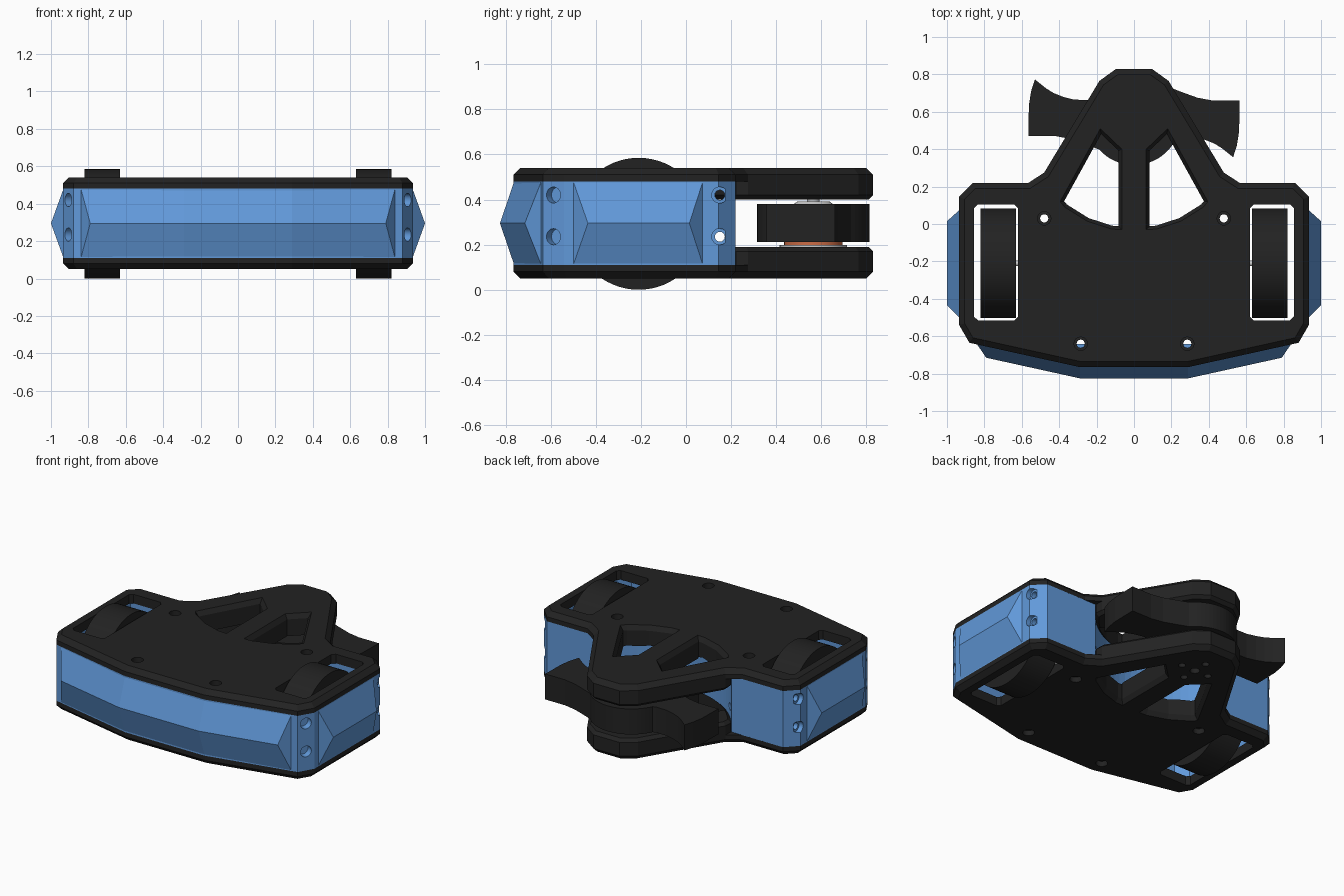
import bpy, bmesh, math
from mathutils import Vector

if "Cube" in bpy.data.objects:
    bpy.data.objects.remove(bpy.data.objects["Cube"])

HUB = (0, 0.565)
MID = 0.295


def material(name, rgb):
    m = bpy.data.materials.new(name)
    m.diffuse_color = (*rgb, 1)
    m.use_nodes = True
    m.node_tree.nodes["Principled BSDF"].inputs["Base Color"].default_value = m.diffuse_color
    return m


BLUE = material("blue_plastic", (0.12, 0.32, 0.7))
BLACK = material("black_plastic", (0.016, 0.016, 0.016))
COPPER = material("copper", (0.6, 0.15, 0.06))


def finish(name, bm, mat=None):
    bmesh.ops.recalc_face_normals(bm, faces=bm.faces)
    me = bpy.data.meshes.new(name)
    bm.to_mesh(me)
    bm.free()
    ob = bpy.data.objects.new(name, me)
    bpy.context.collection.objects.link(ob)
    if mat:
        me.materials.append(mat)
    return ob


def mirror(half):
    """Close a right-half outline (front to back) into a symmetric loop."""
    return half + [(-x, y) for x, y in reversed(half)]


def offset(pts, d):
    """Move a counter-clockwise outline outward by d with mitred corners."""
    out, n = [], len(pts)
    for i in range(n):
        p, a, b = Vector(pts[i]), Vector(pts[i - 1]), Vector(pts[(i + 1) % n])
        e, f = (p - a).normalized(), (b - p).normalized()
        n1, n2 = Vector((e.y, -e.x)), Vector((f.y, -f.x))
        out.append(p + (n1 + n2) * d / (1 + n1.dot(n2)))
    return out


def loft(name, pts, levels, mat=None):
    """Stack an outline at (z, offset) levels into a closed solid."""
    bm = bmesh.new()
    rings = [[bm.verts.new((x, y, z)) for x, y in offset(pts, d)] for z, d in levels]
    n = len(pts)
    for lo, hi in zip(rings, rings[1:]):
        for i in range(n):
            bm.faces.new((lo[i], lo[(i + 1) % n], hi[(i + 1) % n], hi[i]))
    bm.faces.new(rings[0])
    bm.faces.new(rings[-1])
    return finish(name, bm, mat)


def rod(name, loc, axis, r, length, mat=None, seg=24, smooth=True, r2=None):
    bm = bmesh.new()
    bmesh.ops.create_cone(bm, cap_ends=True, segments=seg, radius1=r,
                          radius2=r if r2 is None else r2, depth=length)
    rot = Vector(axis).to_track_quat('Z', 'Y').to_matrix()
    bmesh.ops.rotate(bm, verts=bm.verts, cent=(0, 0, 0), matrix=rot)
    bmesh.ops.translate(bm, verts=bm.verts, vec=loc)
    ob = finish(name, bm, mat)
    if smooth:
        for e in ob.data.polygons:
            e.use_smooth = len(e.vertices) == 4
    return ob


def hull(name, pts, mat):
    bm = bmesh.new()
    for p in pts:
        bm.verts.new(p)
    bmesh.ops.convex_hull(bm, input=bm.verts)
    bmesh.ops.dissolve_limit(bm, angle_limit=0.01, verts=bm.verts, edges=bm.edges)
    return finish(name, bm, mat)


def cut(ob, cutters):
    bpy.context.view_layer.objects.active = ob
    for c in cutters:
        m = ob.modifiers.new("cut", 'BOOLEAN')
        m.operation, m.solver, m.object = 'DIFFERENCE', 'EXACT', c
        bpy.ops.object.modifier_apply(modifier=m.name)


def arc(r, a0, a1, n):
    return [(HUB[0] + r * math.cos(a), HUB[1] + r * math.sin(a))
            for a in (math.radians(a0 + (a1 - a0) * i / n) for i in range(n + 1))]


# Outlines
nose = [(0.29, -0.765), (0.88, -0.635), (0.935, -0.54), (0.935, 0.145), (0.86, 0.22)]
tail = [(0.48, 0.275), (0.185, 0.765), (0.095, 0.83)]
plate = mirror(nose + [(0.565, 0.22)] + tail)
arm = tail + [(-x, y) for x, y in reversed(tail)] + arc(0.593, 215.5, 324.5, 24)
shell = nose + arc(0.595, -35.5, -144.5, 24) + [(-x, y) for x, y in reversed(nose)]
cavity = [(0.27, -0.60), (0.80, -0.575), (0.86, -0.51), (0.86, 0.11), (0.52, 0.11)]
cavity = cavity + arc(0.66, -43.6, -136.4, 20) + [(-x, y) for x, y in reversed(cavity)]
window = [(0.065, -0.03), (0.12, -0.027), (0.25, 0.015), (0.37, 0.09), (0.395, 0.12),
          (0.18, 0.51), (0.065, 0.40)]
slot = [(0.64, -0.515), (0.835, -0.515), (0.855, -0.495), (0.855, 0.085),
        (0.835, 0.105), (0.64, 0.105), (0.62, 0.085), (0.62, -0.495)]

# Cutters for windows, wheel slots and screw holes
plate_cut = []
for s in (1, -1):
    flip = (lambda p: p) if s > 0 else (lambda p: [(-x, y) for x, y in reversed(p)])
    plate_cut.append(loft("window_cutter", flip(window), [
        (0.03, 0.02), (0.05, 0.0), (0.08, -0.018), (0.51, -0.018), (0.54, 0.0), (0.56, 0.02)]))
    plate_cut.append(loft("slot_cutter", flip(slot), [(-0.1, 0), (0.7, 0)]))
screws = []
for x, y in ((0.48, 0.03), (0.285, -0.64)):
    for s in (1, -1):
        screws.append(rod("screw_cutter", (s * x, y, MID), (0, 0, 1), 0.022, 1, seg=16))
        for z in (0.06, 0.53):
            plate_cut.append(rod("recess_cutter", (s * x, y, z), (0, 0, 1), 0.036, 0.05, seg=16))

# Upper and lower armour plates with thick rear forks
for name, f in (("upper", lambda z: z), ("lower", lambda z: 2 * MID - z)):
    p = loft(name + "_plate", plate, [(f(0.48), 0), (f(0.51), 0), (f(0.54), -0.03)], BLACK)
    a = loft(name + "_fork", arm, [(f(0.40), -0.02), (f(0.42), 0), (f(0.48), 0)], BLACK)
    cut(p, plate_cut + screws)
    cut(a, plate_cut[0:1] + plate_cut[2:3])
    if name == "lower":
        # motor mounting holes under the fork
        holes = [rod("mount_cutter", (*HUB, 0.06), (0, 0, 1), 0.03, 0.08, seg=16)]
        holes += [rod("mount_cutter", (x, y, 0.06), (0, 0, 1), 0.022, 0.08, seg=16)
                  for x, y in arc(0.1, 0, 270, 3)]
        cut(p, holes)
        screws_extra = holes

# Blue frame, hollow, with side screw holes
frame = loft("frame", shell, [(0.11, 0), (0.48, 0)], BLUE)
side = [loft("cavity_cutter", cavity, [(0.0, 0), (0.6, 0)])]
for z in (0.235, 0.42):
    side.append(rod("through_cutter", (0, 0.15, z), (1, 0, 0), 0.022, 2.2, seg=16))
    for s in (1, -1):
        side.append(rod("rear_cutter", (s * 0.935, 0.15, z), (1, 0, 0), 0.036, 0.06, seg=16))
        side.append(rod("corner_cutter", (s * 0.907, -0.588, z), (s * 0.87, -0.5, 0),
                        0.036, 0.09, seg=16))
cut(frame, side + screws)

# Wedge bumpers on the front and sides
hull("front_bumper", [(s * x, y, z) for s in (1, -1) for x, y, z in (
    (0.84, -0.642, 0.48), (0.84, -0.642, 0.11), (0.29, -0.762, 0.48), (0.29, -0.762, 0.11),
    (0.29, -0.825, MID), (0.79, -0.715, MID))], BLUE)
for s, n in ((1, "right"), (-1, "left")):
    hull(n + "_bumper", [(s * 0.933, y, z) for y in (-0.50, 0.075) for z in (0.11, 0.48)]
         + [(s, y, MID) for y in (-0.435, 0.015)], BLUE)
    # wheels and axles
    rod(n + "_wheel", (s * 0.725, -0.21, 0.2925), (1, 0, 0), 0.2925, 0.19, BLACK, 64)
    rod(n + "_axle", (s * 0.55, -0.21, 0.2925), (1, 0, 0), 0.015, 0.3)

# Spinning weapon: round hub with two hooked blades
blade = [(0.25, -0.098), (0.32, -0.10), (0.38, -0.115), (0.43, -0.135), (0.47, -0.16),
         (0.53, -0.208), (0.55, -0.145), (0.562, -0.07), (0.565, 0.095), (0.42, 0.095),
         (0.34, 0.11), (0.27, 0.135)]
half = [(x, y + HUB[1]) for x, y in blade] + arc(0.25, 42, 155, 20)
spinner = half + [(-x, 2 * HUB[1] - y) for x, y in half]
loft("spinner", spinner, [(0.212, 0), (0.38, 0)], BLACK)

# Weapon motor and shaft
rod("motor_base", (*HUB, 0.193), (0, 0, 1), 0.15, 0.012, seg=32)
rod("motor_windings", (*HUB, 0.206), (0, 0, 1), 0.13, 0.014, COPPER, 32)
rod("motor_collar", (*HUB, 0.2), (0, 0, 1), 0.06, 0.028)
rod("shaft", (*HUB, MID), (0, 0, 1), 0.028, 0.23)
rod("shaft_cap", (*HUB, 0.385), (0, 0, 1), 0.09, 0.014, r2=0.07)

for ob in list(bpy.data.objects):
    if "_cutter" in ob.name:
        bpy.data.objects.remove(ob)
